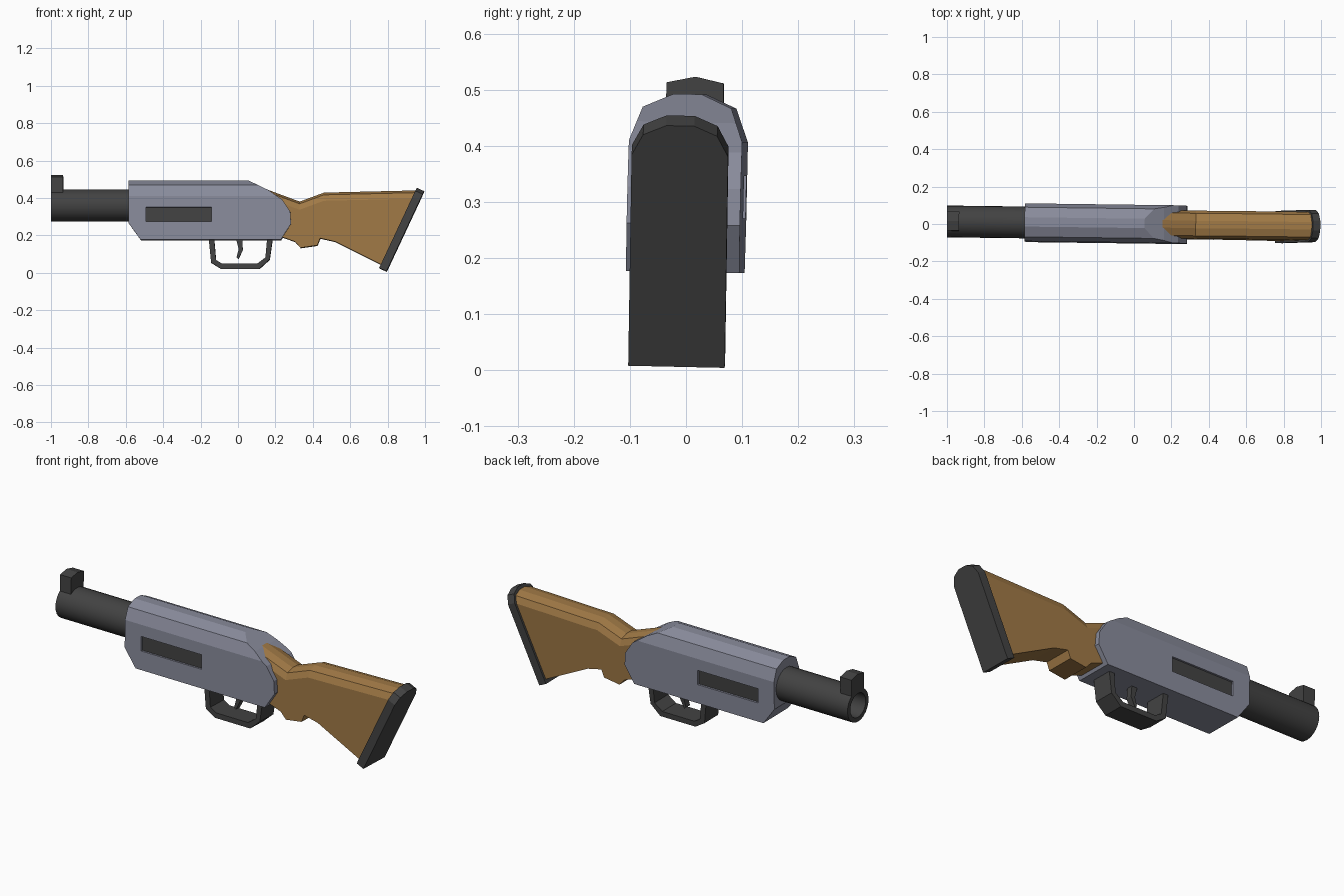
import bpy, bmesh, math
from mathutils import Matrix, Vector

if "Cube" in bpy.data.objects:
    bpy.data.objects.remove(bpy.data.objects["Cube"])

# The whole model sits with a slight yaw and roll
POSE = Matrix.Translation((0, -0.007, 0)) @ Matrix.Rotation(-0.0128, 4, 'Z') @ Matrix.Rotation(-0.022, 4, 'X')


def material(name, rgb):
    m = bpy.data.materials.new(name)
    m.diffuse_color = (*rgb, 1)
    m.use_nodes = True
    m.node_tree.nodes["Principled BSDF"].inputs["Base Color"].default_value = m.diffuse_color
    return m


STEEL = material("steel", (0.25, 0.26, 0.33))
DARK = material("dark_metal", (0.055, 0.055, 0.055))
WOOD = material("wood", (0.35, 0.19, 0.06))


def finish(name, bm, mat):
    bmesh.ops.recalc_face_normals(bm, faces=bm.faces)
    me = bpy.data.meshes.new(name)
    bm.to_mesh(me)
    bm.free()
    ob = bpy.data.objects.new(name, me)
    bpy.context.collection.objects.link(ob)
    me.materials.append(mat)
    ob.matrix_world = POSE
    return ob


def loft(name, rings, mat):
    """Bridge matching rings of 3D points and cap both ends."""
    bm = bmesh.new()
    rows = [[bm.verts.new(p) for p in r] for r in rings]
    n = len(rows[0])
    for a, b in zip(rows, rows[1:]):
        for i in range(n):
            j = (i + 1) % n
            bm.faces.new((a[i], a[j], b[j], b[i]))
    bm.faces.new(rows[0])
    bm.faces.new(rows[-1])
    return finish(name, bm, mat)


def slab(name, outline, half, mat, y=0.0):
    """Extrude an xz outline across y."""
    return loft(name, [[(x, y + s * half, z) for x, z in outline] for s in (-1, 1)], mat)


def boolean(ob, cutter, op):
    mod = ob.modifiers.new(op, 'BOOLEAN')
    mod.object, mod.operation, mod.solver = cutter, op, 'EXACT'
    bpy.context.view_layer.objects.active = ob
    bpy.context.view_layer.update()
    bpy.ops.object.modifier_apply(modifier=mod.name)
    bpy.data.objects.remove(cutter)


def mirrored(half):
    return half + [(-y, z) for y, z in reversed(half)]


# Receiver: side outline intersected with a rounded-top cross-section
receiver = slab("receiver", [(-0.585, 0.55), (-0.585, 0.265), (-0.52, 0.175), (0.23, 0.175),
                             (0.285, 0.26), (0.28, 0.325), (0.237, 0.39), (0.16, 0.442),
                             (0.055, 0.493), (0.055, 0.55)], 0.2, STEEL)
section = mirrored([(0.101, 0.1), (0.101, 0.408), (0.079, 0.468), (0.025, 0.492)])
boolean(receiver, loft("section_helper", [[(x, y, z) for y, z in section] for x in (-0.8, 0.5)], STEEL),
        'INTERSECT')

# Recessed dark panel on each side
slot = [(-0.49, 0.273), (-0.14, 0.273), (-0.14, 0.348), (-0.49, 0.348)]
for side, s in (("left", 1), ("right", -1)):
    boolean(receiver, slab("slot_cutter", slot, 0.012, STEEL, s * 0.101), 'DIFFERENCE')
    slab(side + "_side_panel", slot, 0.004, DARK, s * 0.087)

# Barrel with bore
bm = bmesh.new()
pts = [(-0.5, 0), (-0.5, 0.085), (-1, 0.085), (-1, 0.062), (-0.6, 0.062), (-0.6, 0)]
vs = [bm.verts.new((x, 0, 0.36 + r)) for x, r in pts]
edges = [bm.edges.new(e) for e in zip(vs, vs[1:])]
bmesh.ops.spin(bm, geom=vs + edges, cent=(0, 0, 0.36), axis=(1, 0, 0), angle=math.tau, steps=24)
bmesh.ops.remove_doubles(bm, verts=bm.verts, dist=1e-4)
barrel = finish("barrel", bm, DARK)
bpy.ops.object.select_all(action='DESELECT')
barrel.select_set(True)
bpy.context.view_layer.objects.active = barrel
bpy.ops.object.shade_smooth_by_angle(angle=math.radians(30))

# Front sight
sight = [(-0.051, 0.425), (0.051, 0.425), (0.051, 0.512), (0, 0.523), (-0.051, 0.512)]
loft("front_sight", [[(x, y, z) for y, z in sight] for x in (-1, -0.935)], DARK)

# Trigger guard and trigger
slab("trigger_guard", [(-0.157, 0.19), (-0.143, 0.053), (-0.09, 0.02), (0.115, 0.02), (0.17, 0.07),
                       (0.187, 0.19), (0.157, 0.19), (0.147, 0.08), (0.102, 0.047), (-0.083, 0.047),
                       (-0.117, 0.067), (-0.128, 0.19)], 0.055, DARK)
slab("trigger", [(-0.012, 0.19), (0.022, 0.19), (0.026, 0.12), (0.003, 0.073), (-0.008, 0.082),
                 (0.004, 0.125)], 0.016, DARK)

# Stock: side outline with the upper edge chamfered towards each side
top = [(0.1, 0.465), (0.16, 0.443), (0.33, 0.38), (0.46, 0.428), (0.965, 0.44)]
bottom = [(0.78, 0.035), (0.52, 0.165), (0.44, 0.183), (0.425, 0.145), (0.335, 0.132),
          (0.305, 0.165), (0.22, 0.195), (0.1, 0.2)]
layers = [(-0.075, 0.045), (-0.06, 0.013), (-0.02, 0), (0.02, 0), (0.06, 0.013), (0.075, 0.045)]
loft("stock", [[(x, y, z - drop) for x, z in top] + [(x, y, z) for x, z in bottom]
               for y, drop in layers], WOOD)

# Butt pad, tilted to follow the end of the stock
base, up, fwd = Vector((0.795, 0, 0.006)), Vector((0.424, 0, 0.906)), Vector((-0.906, 0, 0.424))
pad = mirrored([(0.086, 0), (0.086, 0.415), (0.066, 0.455), (0.025, 0.474)])
loft("butt_pad", [[base + up * h + fwd * t + Vector((0, y, 0)) for y, h in pad] for t in (0, 0.043)], DARK)
